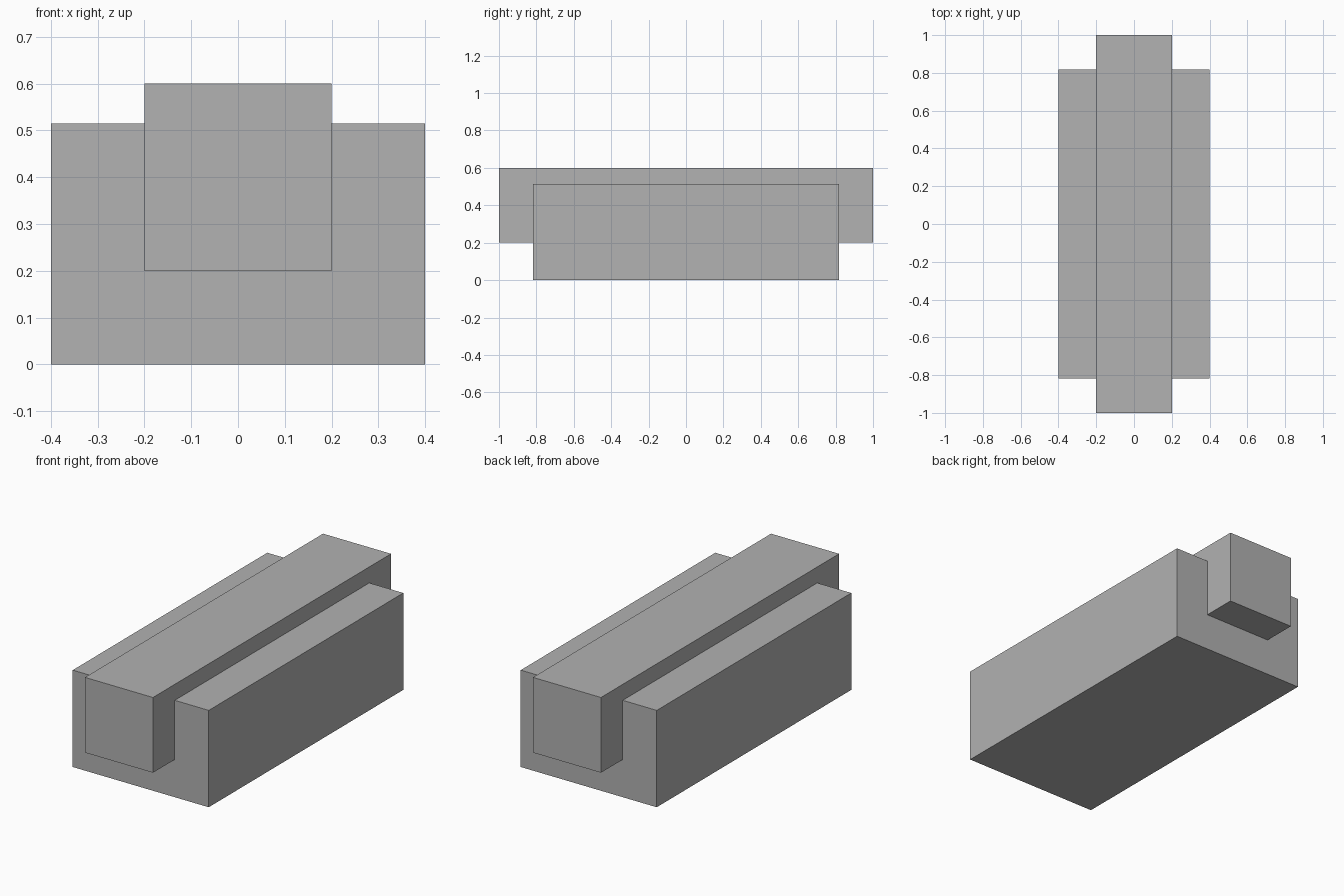
import bpy

if "Cube" in bpy.data.objects:
    bpy.data.objects.remove(bpy.data.objects["Cube"])

# One plain grey for the whole model
grey = bpy.data.materials.new("plain_grey")
grey.diffuse_color = (0.445, 0.445, 0.445, 1.0)
grey.use_nodes = True
grey.node_tree.nodes["Principled BSDF"].inputs["Base Color"].default_value = grey.diffuse_color


def box(name, size, bottom):
    """Centred box of the given size, resting at height bottom."""
    bpy.ops.mesh.primitive_cube_add(size=1, location=(0, 0, bottom + size[2] / 2))
    obj = bpy.context.object
    obj.name = name
    obj.scale = size
    bpy.ops.object.transform_apply(location=False, rotation=False, scale=True)
    obj.data.materials.append(grey)
    return obj


# Wide block that stands on the ground
box("base_block", (0.80, 1.634, 0.515), 0.0)

# Long square bar sunk into the block, projecting at both ends and above
box("long_bar", (0.40, 2.0, 0.40), 0.20)
